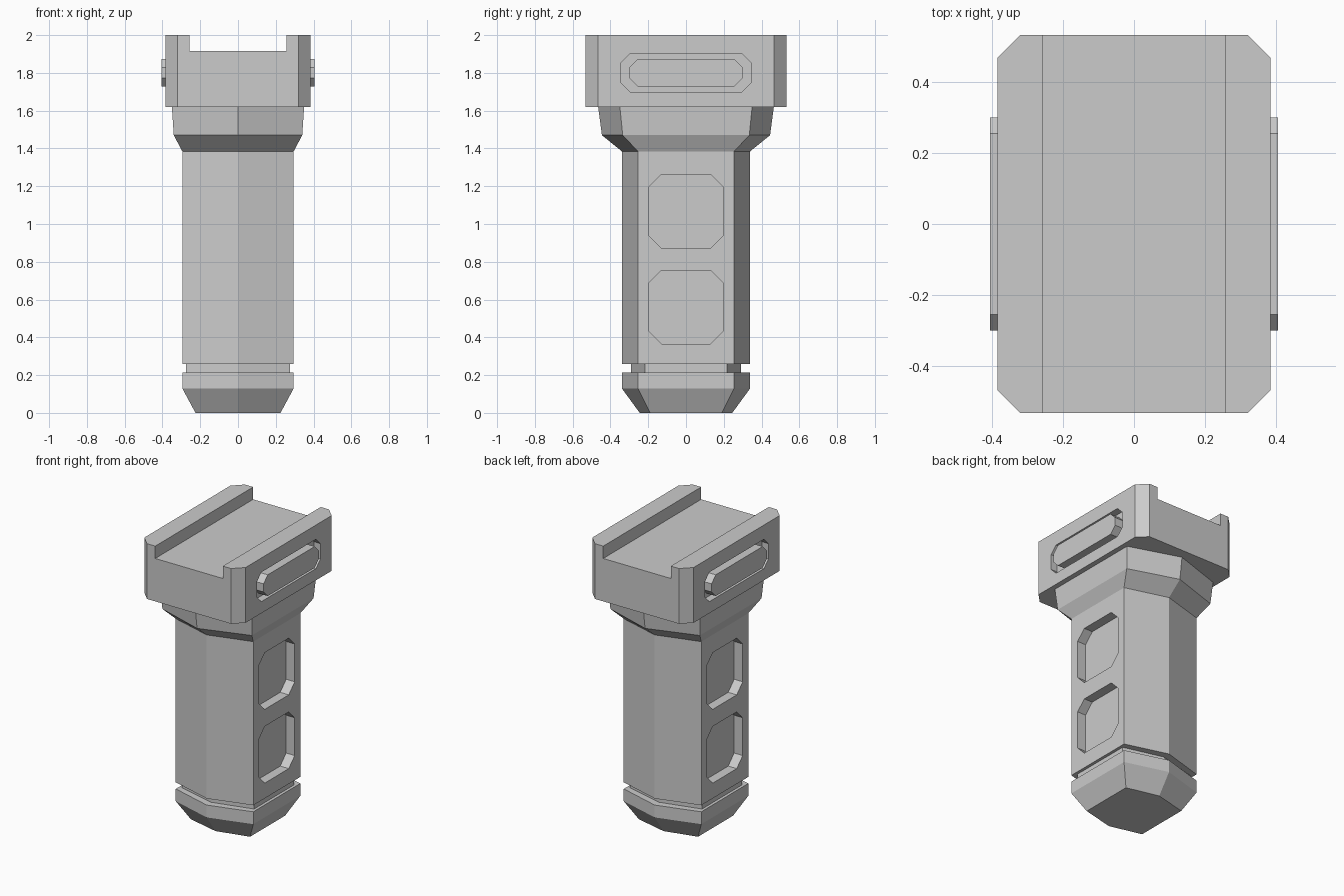
import bpy
import bmesh

cube = bpy.data.objects.get("Cube")
if cube:
    bpy.data.objects.remove(cube, do_unlink=True)

grey = bpy.data.materials.new("plain grey")
grey.use_nodes = True
colour = (0.6, 0.6, 0.6, 1)
grey.diffuse_color = colour
grey.node_tree.nodes["Principled BSDF"].inputs["Base Color"].default_value = colour


def loft(name, rings):
    """Skin a closed, capped solid through rings of equal point count."""
    bm = bmesh.new()
    loops = [[bm.verts.new(p) for p in ring] for ring in rings]
    for a, b in zip(loops, loops[1:]):
        for i in range(len(a)):
            j = (i + 1) % len(a)
            bm.faces.new((a[i], a[j], b[j], b[i]))
    bm.faces.new(loops[0])
    bm.faces.new(loops[-1])
    bmesh.ops.recalc_face_normals(bm, faces=bm.faces)
    mesh = bpy.data.meshes.new(name)
    bm.to_mesh(mesh)
    bm.free()
    mesh.materials.append(grey)
    obj = bpy.data.objects.new(name, mesh)
    bpy.context.collection.objects.link(obj)
    return obj


def octagon(a, b, c):
    """Rectangle of half sizes a, b with corners chamfered by c."""
    return [(a, c - b), (a, b - c), (a - c, b), (c - a, b),
            (-a, b - c), (-a, c - b), (c - a, -b), (a - c, -b)]


def side_plate(name, x0, x1, z, half_y, half_z, chamfer):
    """Chamfered plate facing sideways, from x0 to x1."""
    return loft(name, [[(x, u, z + v) for u, v in octagon(half_y, half_z, chamfer)]
                       for x in (x0, x1)])


def carve(target, cutter):
    """Subtract the cutter from the target and discard it."""
    cutter.hide_render = True
    mod = target.modifiers.new("cut", "BOOLEAN")
    mod.operation = "DIFFERENCE"
    mod.solver = "EXACT"
    mod.object = cutter
    bpy.context.view_layer.objects.active = target
    bpy.ops.object.modifier_apply(modifier=mod.name)
    bpy.data.objects.remove(cutter, do_unlink=True)


def hexagon(z, x, flat, tip):
    return [(x, -flat, z), (x, flat, z), (0, tip, z),
            (-x, flat, z), (-x, -flat, z), (0, -tip, z)]


# Six-sided grip: tapered foot, groove, shaft and flared collar
grip = loft("grip", [hexagon(*r) for r in (
    (0, 0.225, 0.19, 0.245), (0.13, 0.295, 0.255, 0.34),
    (0.215, 0.295, 0.255, 0.34), (0.215, 0.275, 0.218, 0.29),
    (0.26, 0.275, 0.218, 0.29), (0.26, 0.295, 0.255, 0.34),
    (1.385, 0.295, 0.255, 0.34), (1.47, 0.34, 0.335, 0.445),
    (1.62, 0.35, 0.35, 0.465))])

# Chamfered mount block with an open channel along the top
mount = loft("rail_mount", [[(x, y, z) for x, y in octagon(0.385, 0.532, 0.065)]
                            for z in (1.62, 2)])
carve(mount, loft("channel_cutter", [
    [(-0.257, y, 1.915), (0.257, y, 1.915), (0.257, y, 2.1), (-0.257, y, 2.1)]
    for y in (-0.7, 0.7)]))

# Grip pockets, mount recesses and raised buttons on both sides
for side, s in (("left", 1), ("right", -1)):
    for z in (0.56, 1.067):
        carve(grip, side_plate("pocket_cutter", s * 0.23, s * 0.5, z, 0.195, 0.195, 0.065))
    carve(mount, side_plate("recess_cutter", s * 0.335, s * 0.5, 1.801, 0.345, 0.101, 0.048))
    side_plate("side_button_" + side, s * 0.335, s * 0.405, 1.801, 0.3, 0.073, 0.045)
